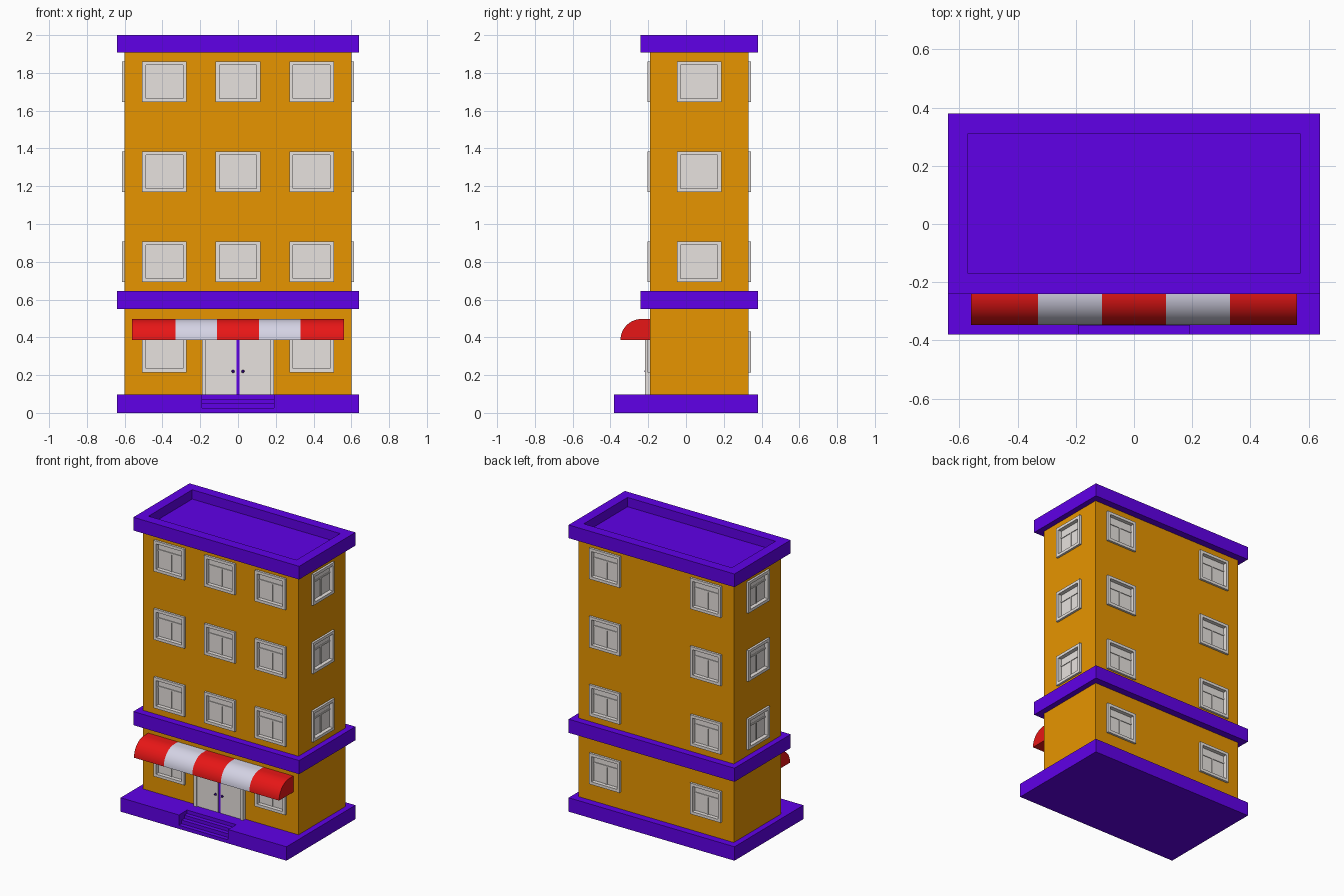
import bpy, bmesh, math
from mathutils import Matrix, Vector

if "Cube" in bpy.data.objects:
    bpy.data.objects.remove(bpy.data.objects["Cube"])


def material(name, rgb):
    m = bpy.data.materials.new(name)
    m.diffuse_color = (*rgb, 1)
    m.use_nodes = True
    m.node_tree.nodes["Principled BSDF"].inputs["Base Color"].default_value = m.diffuse_color
    return m


ORANGE = material("orange_wall", (0.80, 0.30, 0.0))
PURPLE = material("purple_trim", (0.115, 0.0, 0.80))
GREY = material("window_grey", (0.80, 0.76, 0.735))
RED = material("awning_red", (0.80, 0.008, 0.008))
WHITE = material("awning_white", (0.66, 0.65, 0.78))
DARK = material("knob_purple", (0.03, 0.0, 0.2))


def link(name, mesh, mat=None):
    ob = bpy.data.objects.new(name, mesh)
    bpy.context.collection.objects.link(ob)
    if mat:
        mesh.materials.append(mat)
    return ob


def add_box(bm, x0, x1, y0, y1, z0, z1):
    mid = Vector(((x0 + x1) / 2, (y0 + y1) / 2, (z0 + z1) / 2))
    bmesh.ops.create_cube(bm, size=1, matrix=Matrix.Translation(mid)
                          @ Matrix.Diagonal((x1 - x0, y1 - y0, z1 - z0, 1)))


def boxes_mesh(name, boxes):
    bm = bmesh.new()
    for b in boxes:
        add_box(bm, *b)
    me = bpy.data.meshes.new(name)
    bm.to_mesh(me)
    bm.free()
    return me


def boxes(name, bs, mat=None):
    return link(name, boxes_mesh(name, bs), mat)


def add_prism(bm, profile, x0, x1):
    """Closed (y, z) profile extruded along x."""
    a = [bm.verts.new((x0, y, z)) for y, z in profile]
    b = [bm.verts.new((x1, y, z)) for y, z in profile]
    n = len(a)
    faces = [bm.faces.new(a), bm.faces.new(b[::-1])]
    faces += [bm.faces.new((a[i], b[i], b[(i + 1) % n], a[(i + 1) % n])) for i in range(n)]
    bmesh.ops.recalc_face_normals(bm, faces=faces)


def prism(name, profile, x0, x1, mat=None):
    bm = bmesh.new()
    add_prism(bm, profile, x0, x1)
    me = bpy.data.meshes.new(name)
    bm.to_mesh(me)
    bm.free()
    return link(name, me, mat)


def cut(ob, cutter):
    cutter.hide_render = True
    cutter.hide_viewport = True
    mod = ob.modifiers.new("cut", 'BOOLEAN')
    mod.operation = 'DIFFERENCE'
    mod.solver = 'EXACT'
    mod.object = cutter


# Base slab with steps cut into its front
base = boxes("base_slab", [(-0.64, 0.64, -0.38, 0.38, 0, 0.097)], PURPLE)
stairs = [(-0.42, 0.025), (-0.35, 0.025), (-0.35, 0.05), (-0.32, 0.05),
          (-0.32, 0.073), (-0.29, 0.073), (-0.29, 0.12), (-0.42, 0.12)]
cut(base, prism("step_cutter", stairs, -0.19, 0.19))

# Main walls, floor band
walls = boxes("walls", [(-0.6, 0.6, -0.19, 0.33, 0.097, 1.91)], ORANGE)
boxes("floor_band", [(-0.64, 0.64, -0.24, 0.38, 0.55, 0.645)], PURPLE)

# Roof slab with sunken top
roof = boxes("roof", [(-0.64, 0.64, -0.24, 0.38, 1.908, 2.0)], PURPLE)
bm = bmesh.new()
bm.from_mesh(roof.data)
bm.normal_update()
top = max(bm.faces, key=lambda f: f.calc_center_median().z)
bmesh.ops.inset_region(bm, faces=[top], thickness=0.069, use_even_offset=True)
ext = bmesh.ops.extrude_face_region(bm, geom=[top])
bmesh.ops.translate(bm, vec=(0, 0, -0.065),
                    verts=[v for v in ext["geom"] if isinstance(v, bmesh.types.BMVert)])
if top.is_valid:
    bmesh.ops.delete(bm, geom=[top], context='FACES_ONLY')
bm.to_mesh(roof.data)
bm.free()

# One window facing -y: frame, pane, thin transom bar and mullion
W, H, B, OUT, IN = 0.118, 0.108, 0.02, 0.015, 0.016
PANE = IN - 0.004
window = boxes_mesh("window", [
    (-W, W, -OUT, IN, H - B, H), (-W, W, -OUT, IN, -H, B - H),
    (-W, B - W, -OUT, IN, B - H, H - B), (W - B, W, -OUT, IN, B - H, H - B),
    (B - W, W - B, PANE, IN, B - H, H - B),
    (B - W, W - B, PANE - 0.005, PANE, 0.032, 0.042),
    (-0.005, 0.005, PANE - 0.005, PANE, B - H, 0.032)])
window.materials.append(GREY)

# Window places: x, y, rows, turn about z
rows = [0.323 + 0.4767 * i for i in range(4)]
columns = [("front", -0.39, -0.19, rows, 0), ("front", 0.39, -0.19, rows, 0),
           ("front", 0, -0.19, rows[1:], 0),
           ("back", -0.39, 0.33, rows, 180), ("back", 0.39, 0.33, rows, 180),
           ("right", 0.6, 0.07, rows[1:], 90), ("left", -0.6, 0.07, rows[1:], -90)]
holes = bmesh.new()
for side, x, y, zs, turn in columns:
    for z in zs:
        m = Matrix.Translation((x, y, z)) @ Matrix.Rotation(math.radians(turn), 4, 'Z')
        ob = link(side + "_window", window)
        ob.matrix_world = m
        bmesh.ops.create_cube(holes, size=1, matrix=m @ Matrix.Diagonal(
            (2 * W - B, 2 * IN, 2 * H - B, 1)))
me = bpy.data.meshes.new("window_cutter")
holes.to_mesh(me)
holes.free()
cut(walls, link("window_cutter", me))

# Double door: frame, two leaves, centre strip, knobs
boxes("door_frame", [(-0.19, -0.17, -0.217, -0.185, 0.097, 0.43),
                     (0.17, 0.19, -0.217, -0.185, 0.097, 0.43),
                     (-0.17, 0.17, -0.217, -0.185, 0.41, 0.43)], GREY)
boxes("door_leaves", [(-0.17, -0.008, -0.207, -0.185, 0.097, 0.41),
                      (0.008, 0.17, -0.207, -0.185, 0.097, 0.41)], GREY)
boxes("door_centre_strip", [(-0.008, 0.008, -0.204, -0.185, 0.097, 0.41)], PURPLE)
bm = bmesh.new()
for x in (-0.026, 0.026):
    bmesh.ops.create_uvsphere(bm, u_segments=12, v_segments=8, radius=0.008,
                              matrix=Matrix.Translation((x, -0.212, 0.22)))
for f in bm.faces:
    f.smooth = True
me = bpy.data.meshes.new("door_knobs")
bm.to_mesh(me)
bm.free()
link("door_knobs", me, DARK)

# Striped awning with a rounded front
arc = [(-0.235 - 0.112 * math.cos(t), 0.385 + 0.112 * math.sin(t))
       for t in (math.pi / 2 * i / 12 for i in range(13))]
profile = [(-0.185, 0.385)] + arc + [(-0.185, 0.497)]
edges = [-0.56, -0.33, -0.11, 0.11, 0.33, 0.56]
for i in range(5):
    ob = prism("awning_stripe", profile, edges[i], edges[i + 1], WHITE if i % 2 else RED)
    bpy.ops.object.select_all(action='DESELECT')
    ob.select_set(True)
    bpy.context.view_layer.objects.active = ob
    bpy.ops.object.shade_smooth_by_angle(angle=math.radians(30))
